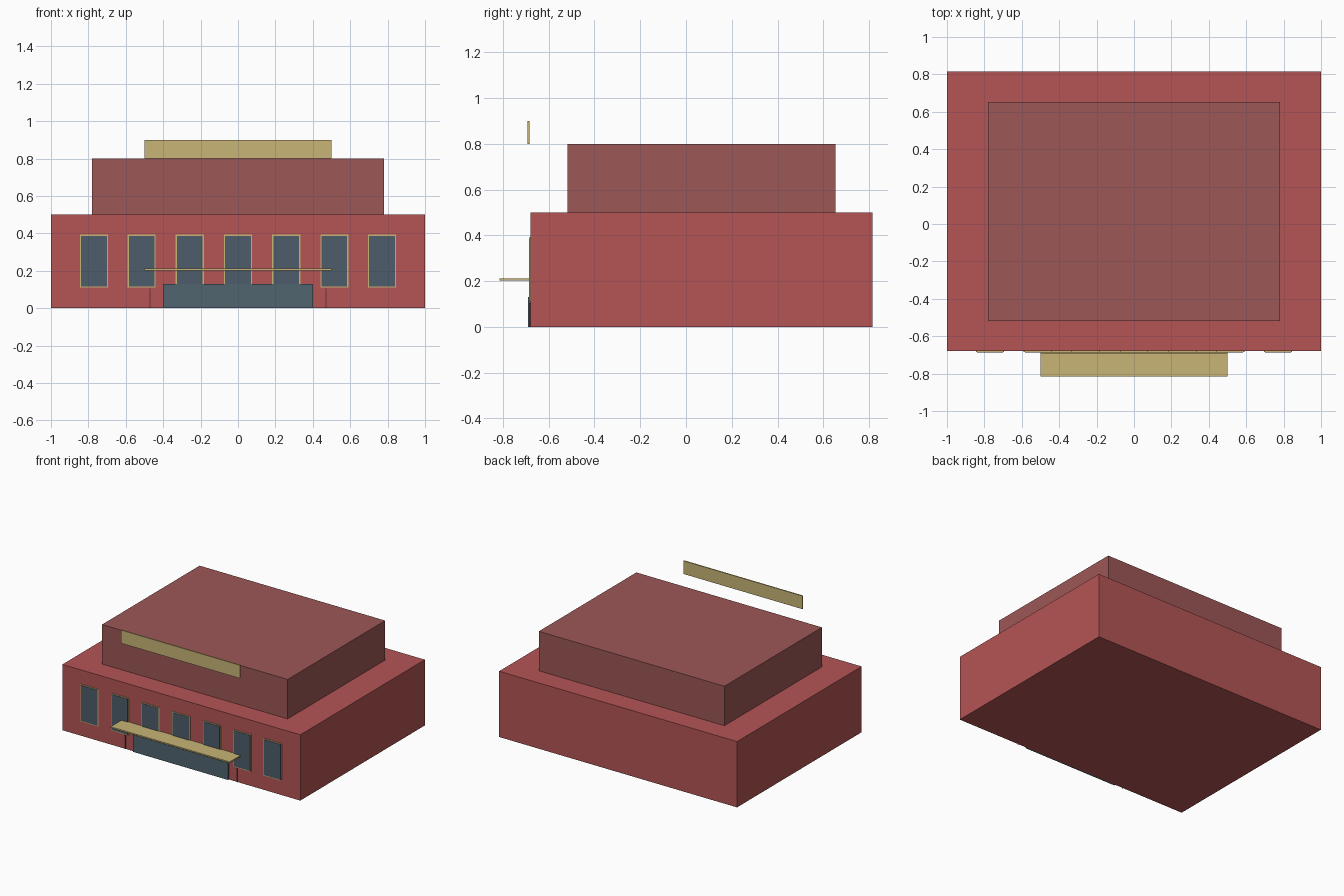
import bpy
import bmesh
from mathutils import Vector

if "Cube" in bpy.data.objects:
    bpy.data.objects.remove(bpy.data.objects["Cube"])


def material(name, rgb):
    m = bpy.data.materials.new(name)
    m.diffuse_color = (*rgb, 1)
    m.use_nodes = True
    m.node_tree.nodes["Principled BSDF"].inputs["Base Color"].default_value = m.diffuse_color
    return m


BRICK = material("brick_red", (0.46, 0.09, 0.09))
UPPER = material("dull_red", (0.34, 0.095, 0.095))
GOLD = material("tan_gold", (0.58, 0.46, 0.18))
GLASS = material("blue_grey_glass", (0.075, 0.11, 0.145))
DOOR = material("door_glass", (0.08, 0.13, 0.16))
DARK = material("dark_post", (0.13, 0.04, 0.04))


def box(name, x, y, z, mat):
    """Box from (min, max) ranges on each axis."""
    lo, hi = Vector((x[0], y[0], z[0])), Vector((x[1], y[1], z[1]))
    centre = (lo + hi) / 2
    bm = bmesh.new()
    bmesh.ops.create_cube(bm, size=1)
    bmesh.ops.scale(bm, vec=hi - lo, verts=bm.verts)
    mesh = bpy.data.meshes.new(name)
    bm.to_mesh(mesh)
    bm.free()
    mesh.materials.append(mat)
    ob = bpy.data.objects.new(name, mesh)
    ob.location = centre
    bpy.context.collection.objects.link(ob)
    return ob


FRONT = -0.68

# Stepped building masses
box("main_hall", (-1, 1), (FRONT, 0.815), (0, 0.5), BRICK)
box("upper_storey", (-0.78, 0.78), (-0.518, 0.653), (0.5, 0.8), UPPER)

# Row of seven framed windows
for i, x in enumerate((-0.77, -0.515, -0.258, 0, 0.258, 0.515, 0.77)):
    box(f"window_frame_{i + 1}", (x - 0.075, x + 0.075),
        (FRONT - 0.004, FRONT), (0.11, 0.393), GOLD)
    box(f"window_glass_{i + 1}", (x - 0.069, x + 0.069),
        (FRONT - 0.007, FRONT - 0.004), (0.116, 0.387), GLASS)

# Entrance with canopy and slim side posts
box("entrance_doors", (-0.4, 0.4), (FRONT - 0.01, FRONT), (0, 0.13), DOOR)
box("entrance_canopy", (-0.5, 0.5), (-0.815, FRONT), (0.202, 0.212), GOLD)
for side, s in (("left", -1), ("right", 1)):
    box(f"entrance_post_{side}", (s * 0.47 - 0.003, s * 0.47 + 0.003),
        (FRONT - 0.006, FRONT), (0, 0.105), DARK)

# Blank sign board above the facade
box("sign_board", (-0.5, 0.5), (-0.693, -0.684), (0.8, 0.9), GOLD)
